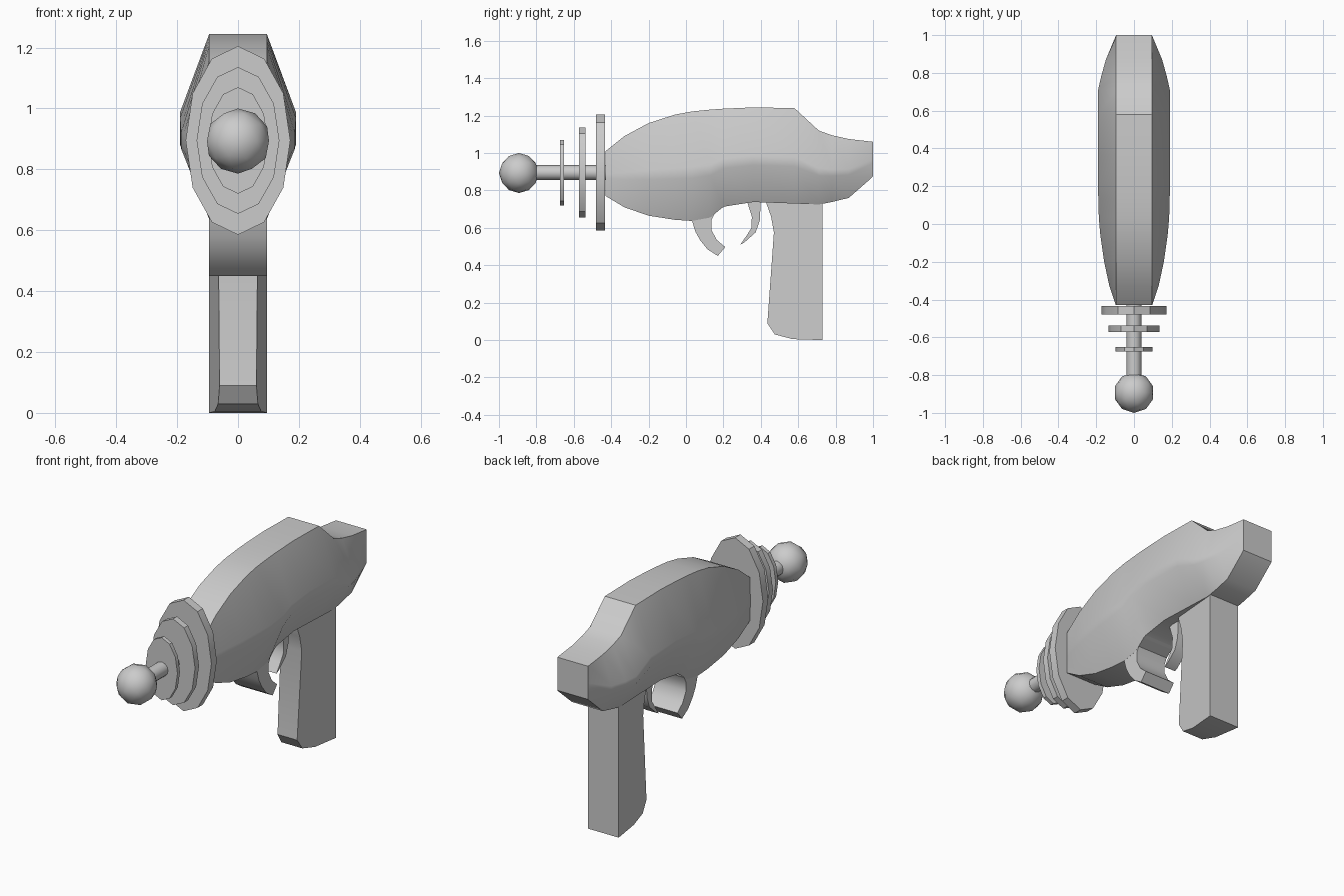
import bpy, bmesh, math
from mathutils import Matrix

if "Cube" in bpy.data.objects:
    bpy.data.objects.remove(bpy.data.objects["Cube"])

AXIS_Z = 0.895   # height of the barrel line


def finish(bm, name, angle=35):
    bmesh.ops.recalc_face_normals(bm, faces=bm.faces[:])
    mesh = bpy.data.meshes.new(name)
    bm.to_mesh(mesh)
    bm.free()
    obj = bpy.data.objects.new(name, mesh)
    bpy.context.collection.objects.link(obj)
    bpy.ops.object.select_all(action='DESELECT')
    obj.select_set(True)
    bpy.context.view_layer.objects.active = obj
    bpy.ops.object.shade_smooth_by_angle(angle=math.radians(angle))
    return obj


def loft(name, sections):
    """Skin a row of equal-length closed sections and cap both ends."""
    bm = bmesh.new()
    rings = [[bm.verts.new(p) for p in s] for s in sections]
    n = len(rings[0])
    for a, b in zip(rings, rings[1:]):
        for i in range(n):
            j = (i + 1) % n
            bm.faces.new((a[i], a[j], b[j], b[i]))
    bm.faces.new(rings[0])
    bm.faces.new(rings[-1])
    return finish(bm, name)


def plate(name, profile, half_width):
    """Extrude a side profile (y, z) across x; half_width is a function of y."""
    return loft(name, [[(s * half_width(y), y, z) for y, z in profile] for s in (-1, 1)])


def disc(name, y0, y1, rx, rz, sides=12):
    def ring(y):
        return [(rx * math.sin(2 * math.pi * i / sides), y,
                 AXIS_Z + rz * math.cos(2 * math.pi * i / sides)) for i in range(sides)]
    return loft(name, [ring(y0), ring(y1)])


# Body: stations of y, top z, bottom z, half width at the belly
EDGE = 0.095
stations = [
    (-0.43, 1.01, 0.77, 0.096), (-0.33, 1.09, 0.71, 0.13), (-0.20, 1.16, 0.665, 0.158),
    (-0.06, 1.205, 0.643, 0.178), (0.03, 1.222, 0.637, 0.186), (0.13, 1.232, 0.655, 0.189),
    (0.20, 1.237, 0.713, 0.19), (0.36, 1.244, 0.738, 0.191), (0.58, 1.24, 0.73, 0.191),
    (0.71, 1.12, 0.725, 0.19), (0.78, 1.095, 0.738, 0.174), (0.87, 1.075, 0.76, 0.149),
    (0.99, 1.061, 0.865, 0.099), (1.00, 1.06, 0.875, 0.095)]
sections = []
for y, top, bottom, w in stations:
    hi = bottom + 0.49 * (top - bottom)
    lo = bottom + 0.39 * (top - bottom)
    half = [(EDGE, top), (w, hi), (w, lo), (EDGE, bottom)]
    sections.append([(x, y, z) for x, z in half] + [(-x, y, z) for x, z in reversed(half)])
loft("body", sections)

# Grip, tapering towards its front edge
plate("grip", [(0.43, 0.76), (0.43, 0.73), (0.455, 0.66), (0.47, 0.575), (0.435, 0.09),
               (0.475, 0.03), (0.57, 0.005), (0.73, 0.0), (0.73, 0.76)],
      lambda y: 0.06 + 0.035 * (y - 0.43) / 0.30)

# Open trigger guard
plate("trigger_guard", [(0.03, 0.645), (0.05, 0.58), (0.075, 0.535), (0.115, 0.485), (0.17, 0.45),
                        (0.21, 0.497), (0.165, 0.535), (0.135, 0.59), (0.135, 0.64),
                        (0.16, 0.69), (0.22, 0.72), (0.15, 0.74), (0.06, 0.70)],
      lambda y: 0.0945)

# Trigger
plate("trigger", [(0.33, 0.76), (0.33, 0.73), (0.352, 0.66), (0.35, 0.60), (0.325, 0.56),
                  (0.29, 0.51), (0.31, 0.52), (0.372, 0.575), (0.395, 0.64), (0.40, 0.76)],
      lambda y: 0.035)

# Barrel and the three oval fins, shrinking towards the muzzle
disc("barrel", -0.83, -0.42, 0.04, 0.04)
for i, (y0, y1, rx, rz) in enumerate([(-0.48, -0.433, 0.172, 0.31),
                                      (-0.573, -0.538, 0.136, 0.241),
                                      (-0.674, -0.652, 0.098, 0.175)]):
    disc(f"barrel_fin_{i + 1}", y0, y1, rx, rz)

# Muzzle ball
bm = bmesh.new()
bmesh.ops.create_icosphere(bm, subdivisions=2, radius=0.107,
                           matrix=Matrix.Translation((0, -0.893, 0.893)))
finish(bm, "muzzle_ball", 60)
